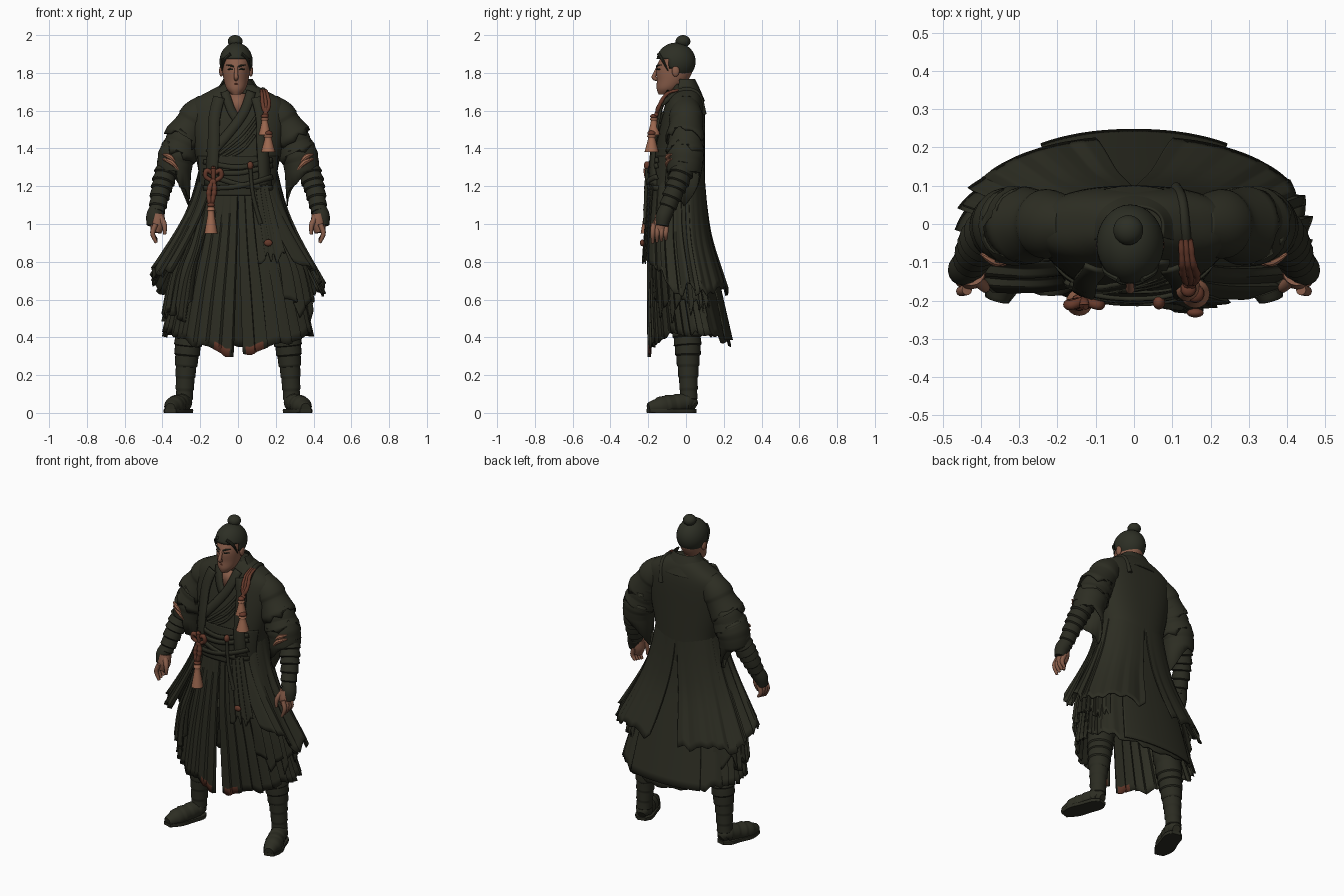
import bpy, math, random
from mathutils import Vector
import bmesh

if "Cube" in bpy.data.objects:
    bpy.data.objects.remove(bpy.data.objects["Cube"])
random.seed(4)
pi = math.pi


def material(name, rgb):
    m = bpy.data.materials.new(name)
    m.use_nodes = True
    m.diffuse_color = (*rgb, 1)
    bsdf = next(n for n in m.node_tree.nodes if n.type == 'BSDF_PRINCIPLED')
    bsdf.inputs["Base Color"].default_value = (*rgb, 1)
    bsdf.inputs["Roughness"].default_value = 0.8
    return m


CLOTH = material("olive_cloth", (0.026, 0.0265, 0.0165))
WRAP = material("dark_wrap", (0.024, 0.0245, 0.0155))
HAIR = material("hair", (0.026, 0.028, 0.018))
SKIN = material("skin", (0.25, 0.11, 0.068))
TAN = material("tassel_tan", (0.34, 0.14, 0.08))
RED = material("rust_red", (0.135, 0.042, 0.024))


def build(name, verts, faces, mats, solid=0.0, rule=None):
    me = bpy.data.meshes.new(name)
    me.from_pydata([tuple(v) for v in verts], [], faces)
    mats = mats if isinstance(mats, list) else [mats]
    for m in mats:
        me.materials.append(m)
    bm = bmesh.new()
    bm.from_mesh(me)
    bmesh.ops.recalc_face_normals(bm, faces=bm.faces)
    if rule:
        for f in bm.faces:
            f.material_index = int(rule(f.calc_center_median()))
    bm.to_mesh(me)
    bm.free()
    me.shade_smooth()
    me.set_sharp_from_angle(angle=0.65)
    ob = bpy.data.objects.new(name, me)
    bpy.context.collection.objects.link(ob)
    if solid:
        mod = ob.modifiers.new("thickness", 'SOLIDIFY')
        mod.thickness = solid
        mod.offset = 0
    return ob


def sample(rows, t):
    """Smooth interpolation through rows of numbers."""
    k = min(int(t * (len(rows) - 1)), len(rows) - 2)
    f = t * (len(rows) - 1) - k
    a, b, c, d = (rows[min(max(k + q, 0), len(rows) - 1)] for q in (-1, 0, 1, 2))
    return [q + 0.5 * f * (r - p + f * (2*p - 5*q + 4*r - s + f * (3*(q - r) + s - p)))
            for p, q, r, s in zip(a, b, c, d)]


def grid(cols, rows, wrap):
    return [(j*cols + i, j*cols + (i+1) % cols, (j+1)*cols + (i+1) % cols, (j+1)*cols + i)
            for j in range(rows - 1) for i in range(cols if wrap else cols - 1)]


def oval(row, a, p, k=1.0):
    cx, cy, z, rx, ry = row
    s, c = math.sin(a), math.cos(a)
    r = k / (abs(s)**p + abs(c)**p) ** (1 / p)
    return Vector((cx + rx * r * s, cy - ry * r * c, z))


def loft(name, rows, mat, n=32, p=2.0, steps=24):
    v = [oval(sample(rows, j / (steps-1)), 2*pi*i/n, p) for j in range(steps) for i in range(n)]
    caps = [tuple(range(n)), tuple(range((steps-1)*n, steps*n))]
    return build(name, v, grid(n, steps, True) + caps, mat)


def ragged(teeth, amp):
    vals = [random.uniform(-amp, amp) for _ in range(teeth + 1)]

    def f(u):
        k = min(int(u * teeth), teeth - 1)
        return vals[k] + (vals[k+1] - vals[k]) * (u * teeth - k)
    return f


def drape(name, rows, mid, half, mat, pleats=0, depth=0.0, hem=lambda a, u: 1.0,
          gap=0.0, n=160, steps=16, rule=None):
    """Open cloth panel hung round the body; angle 0 faces the front, the back is rounder and unpleated."""
    v = []
    for j in range(steps):
        t = j / (steps - 1)
        for i in range(n + 1):
            u = i / n
            a = mid + (2*u - 1) * (half - gap * t)
            fold = (u * pleats) % 1.0 - .5 if math.cos(a) > -.5 else 0
            co = oval(sample(rows, t), a, 2.5 if math.cos(a) > 0 else 2.5 - .35 * t, 1 + depth * (0.3 + 0.7*t) * fold)
            co.z = rows[0][2] + (co.z - rows[0][2]) * hem(a, u)
            v.append(co)
    return build(name, v, grid(n + 1, steps, False), mat, 0.007, rule)


def tube(name, pts, mat, n=16, steps=16, wraps=0, bump=0.0, frayed=0.0, droop=0.0, zr=(0, 9), cap=True):
    """Round limb through (x, y, z, radius) points, with optional bandage ridges or torn end."""
    line = [sample(pts, j / (steps-1)) for j in range(steps)]
    whole = (Vector(line[-1][:3]) - Vector(line[0][:3])).normalized()
    ref = Vector((1, 0, 0)) if abs(whole.y) > 0.8 else Vector((0, 1, 0))
    tear, v = ragged(n // 2, frayed), []
    for j, q in enumerate(line):
        t = (Vector(line[min(j+1, steps-1)][:3]) - Vector(line[max(j-1, 0)][:3])).normalized()
        e1 = t.cross(ref).normalized()
        e2 = e1.cross(t)
        r = q[3] * (1 + bump * ((j / (steps-1) * wraps) % 1.0 - 0.5))
        for i in range(n):
            a = 2*pi*i/n
            d = e1 * math.cos(a) + e2 * math.sin(a)
            co = Vector(q[:3]) + d * r
            if j == steps - 1:
                co += t * tear(i / n)
                co.z -= droop * max(0, -d.x * math.copysign(1, q[0]))
            co.z = min(max(co.z, zr[0]), zr[1])
            v.append(co)
    caps = [tuple(range(n)), tuple(range((steps-1)*n, steps*n))] if cap else []
    return build(name, v, grid(n, steps, True) + caps, mat, 0 if cap else 0.007)


def ball(name, loc, size, mat, keep=None):
    bm = bmesh.new()
    bmesh.ops.create_uvsphere(bm, u_segments=32, v_segments=24, radius=1)
    v = [Vector(loc) + Vector(q.co[k] * size[k] for k in range(3)) for q in bm.verts]
    f = [tuple(q.index for q in g.verts) for g in bm.faces]
    bm.free()
    if keep:
        f = [g for g in f if keep(sum((v[i] for i in g), Vector()) / len(g))]
    return build(name, v, f, mat, 0.004 if keep else 0)


# Torso
TORSO = [(0, -.035, 1.08, .2, .135), (0, -.04, 1.25, .205, .14), (0, -.03, 1.41, .235, .13),
         (0, -.015, 1.56, .255, .115), (0, -.006, 1.645, .245, .1), (0, 0, 1.705, .15, .078),
         (0, 0, 1.74, .08, .055)]
loft("robe_body", TORSO, CLOTH, 48, 2.5)


def front(x, z):
    row = min((sample(TORSO, k / 80) for k in range(81)), key=lambda r: abs(r[2] - z))
    q = min(abs(x / row[3]), 0.93)
    return row[1] - row[4] * (1 - q**2.5) ** 0.4


def strip(name, pts, width, lift, mat, thick=0.012, steps=20):
    """Flat band laid on the chest through (x, z) points."""
    v = []
    for j in range(steps):
        x, z = sample(pts, j / (steps-1))
        x2, z2 = sample(pts, min((j + .5) / (steps-1), 1))
        x1, z1 = sample(pts, max((j - .5) / (steps-1), 0))
        d = Vector((z1 - z2, x2 - x1)).normalized() * width / 2
        for k in (-1, 0, 1):
            px, pz = x + d.x * k, z + d.y * k
            v.append((px, front(px, pz) - lift, pz))
    return build(name, v, grid(3, steps, False), mat, thick)


# Neck, collar and crossed lapels
tube("neck", [(-.005, -.02, 1.6, .06), (-.008, -.045, 1.7, .052), (-.01, -.06, 1.78, .05)], SKIN)
build("open_chest", [(x, front(x, z) - .012, z) for x, z in ((-.05, 1.69), (.05, 1.69), (0, 1.575))],
      [(0, 1, 2)], SKIN, .004)
drape("collar", [(0, -.01, 1.765, .075, .055), (0, -.008, 1.72, .105, .075), (0, -.005, 1.65, .17, .102)],
      pi, 2.0, CLOTH, n=48)
strip("inner_lapel", [(-.07, 1.7), (-.035, 1.6), (.005, 1.54)], .045, .012, CLOTH)
strip("outer_lapel", [(.07, 1.7), (.03, 1.59), (-.05, 1.48), (-.15, 1.37)], .05, .02, CLOTH)
for k in range(3):
    strip("chest_fold", [(.11 - .01*k, 1.59 - .06*k), (.02, 1.47 - .04*k), (-.1, 1.37 - .02*k)], .014, .005, CLOTH)

# Sash with twisted cords
drape("sash", [(0, -.035, 1.36, .222, .143), (0, -.042, 1.27, .215, .15), (0, -.045, 1.15, .21, .152)],
      0, 1.15, WRAP, n=48)
for k, (a, b, c) in enumerate([(1.33, 1.30, 1.34), (1.28, 1.27, 1.31), (1.27, 1.21, 1.19), (1.19, 1.20, 1.25)]):
    strip("sash_cord", [(-.18, a), (0, b), (.18, c)], .026, .02 + .003*k, CLOTH)

# Pleated skirt, split at the front with rust coloured torn hem
hem = ragged(60, .025)
drape("pleated_skirt", [(0, -.04, 1.22, .19, .13), (0, -.045, .95, .25, .152), (0, -.022, .7, .325, .178),
                        (0, .02, .42, .39, .215)], pi, pi, [CLOTH, RED], 36, .07,
      lambda a, u: 1 + hem(u) + (.15 * math.cos(a)**4 if math.cos(a) > 0 else .07 * math.cos(a)**2),
      .07, 288, rule=lambda c: c.z < .36 and c.y < -.1 and (-.17 < c.x < -.04 or .04 < c.x < .14))
drape("back_panel", [(0, -.035, 1.12, .19, .13), (0, -.03, .95, .26, .148), (0, -.01, .7, .345, .185),
                     (0, .02, .4, .41, .225)], pi, .62, CLOTH, hem=lambda a, u: 1.02, n=40)

# Long coat flaps, split below the waist at the back, and side tiers
COAT = [(0, -.038, 1.3, .2, .13), (0, -.04, 1.1, .25, .15), (0, -.035, .92, .325, .178), (0, -.005, .68, .455, .232)]
TIER = [(0, -.04, 1.2, .19, .13), (0, -.045, .92, .275, .158), (0, -.03, .74, .35, .178), (0, -.01, .54, .39, .19)]
for s, start, name in ((1, .45, "left"), (-1, .6, "right")):
    r1, r2 = ragged(24, .05), ragged(20, .1)
    drape(name + "_coat_flap", COAT, s * (start + pi) / 2, (pi - start) / 2, CLOTH, 9, .05,
          lambda a, u: .8 + r1(u) + .2 * min(1, max(0, abs(a) - .5)) + .07 * s * math.exp(-(4*(abs(a) - 1.4))**2)
          + (.05 if abs(a) > 1.8 else 0), .22)
    drape(name + "_side_tier", TIER, s * 1.5, .85, CLOTH, 10, .08, lambda a, u: 1.0 + r2(u))
    strip(name + "_coat_front", [(s*.1, 1.67), (s*.125, 1.56), (s*.13, 1.4), (s*.145, 1.2)], .06, .026, CLOTH)
torn = ragged(9, .08)
drape("left_front_panel", [(0, -.05, 1.22, .22, .15), (0, -.055, 1.0, .29, .165), (0, -.05, .8, .36, .185)],
      .5, .2, CLOTH, 4, .04, lambda a, u: .95 + torn(u), n=48)

# Sleeves, arms, legs
for s, side in ((1, "left_"), (-1, "right_")):
    def m(*pts):
        return [(s * q[0], *q[1:]) for q in pts]
    tube(side + "shoulder_layer", m((.16, 0, 1.63, .065), (.215, 0, 1.575, .084), (.25, 0, 1.52, .086),
         (.29, -.005, 1.455, .1)), CLOTH, 32, 20, 2, .05, .04, cap=False)
    tube(side + "middle_layer", m((.23, 0, 1.55, .08), (.275, 0, 1.46, .085), (.315, -.005, 1.375, .1)),
         CLOTH, 32, 20, 3, .06, .035, cap=False)
    tube(side + "sleeve", m((.24, 0, 1.54, .075), (.295, 0, 1.43, .088), (.33, -.005, 1.34, .094),
         (.34, -.01, 1.27, .085)), CLOTH, 32, 20, 3, .06, .03, .14, cap=False)
    tube(side + "arm", m((.32, 0, 1.42, .065), (.37, -.015, 1.3, .062), (.407, -.06, 1.18, .054),
         (.43, -.11, 1.06, .04)), WRAP, 20, 61, 9, .2)
    for k in range(2):
        tube(side + "elbow_tear", m((.315 + .015*k, -.094, 1.285 + .04*k, .004), (.35 + .01*k, -.097, 1.325 + .03*k, .014),
             (.4, -.078, 1.345 + .025*k, .004)), TAN, 8)
    # Hand
    tube(side + "glove", m((.427, -.1, 1.08, .042), (.444, -.118, 1.04, .042), (.452, -.127, .99, .032)), WRAP)
    tube(side + "palm", m((.425, -.125, 1.05, .036), (.426, -.133, 1.0, .038), (.434, -.137, .955, .028)), SKIN)
    for k in range(4):
        y = -.172 + .023 * k
        tube(side + "finger", m((.436, y, 1.0, .014), (.452, y - .004, .95, .013), (.432, y - .004, .9 + .006*k, .008)),
             SKIN, 10, 10)
    tube(side + "thumb", m((.415, -.14, 1.04, .018), (.39, -.165, .995, .014), (.388, -.168, .945, .008)), SKIN, 10, 10)
    # Leg and boot
    tube(side + "leg", m((.22, 0, .75, .09), (.255, .005, .45, .078), (.268, .01, .33, .068), (.278, .012, .2, .052),
         (.284, .015, .07, .045)), WRAP, 24, 73, 9, .1)
    foot = m((.278, .05, .035, .025), (.288, .012, .055, .048), (.312, -.06, .047, .05), (.338, -.13, .035, .052),
             (.358, -.2, .025, .028))
    tube(side + "boot", foot, CLOTH, 24, 37, 6, .1, zr=(.012, 1))
    tube(side + "sole", [(*q[:2], .012, q[3] * 1.12) for q in foot], WRAP, 24, 24, zr=(0, .02))

# Head and face
loft("head", [(-.01, -.115, 1.685, .022, .03), (-.01, -.095, 1.715, .05, .06), (-.01, -.072, 1.76, .065, .082),
              (-.01, -.06, 1.82, .073, .098), (-.01, -.05, 1.88, .072, .085), (-.01, -.05, 1.925, .05, .055)], SKIN)
tube("nose", [(-.01, -.148, 1.83, .009), (-.01, -.162, 1.8, .01), (-.01, -.17, 1.775, .012), (-.01, -.15, 1.765, .009)], SKIN)
tube("mouth", [(-.035, -.14, 1.738, .003), (-.01, -.151, 1.741, .006), (.015, -.14, 1.738, .003)], RED, 8)
for s in (-1, 1):
    x = -.01
    tube("eye", [(x + s*.016, -.155, 1.817, .003), (x + s*.03, -.15, 1.82, .005), (x + s*.047, -.136, 1.819, .002)], WRAP, 8)
    tube("brow", [(x + s*.012, -.156, 1.832, .004), (x + s*.03, -.15, 1.84, .005), (x + s*.052, -.131, 1.842, .002)], HAIR, 8)
    ball("ear", (x + s*.078, -.055, 1.81), (.012, .02, .03), SKIN)
    tube("loose_lock", [(x + s*.03, -.145, 1.9, .009), (x + s*.062, -.125, 1.87, .008), (x + s*.075, -.095, 1.81, .002)], HAIR, 8)
ball("hair_cap", (-.01, -.053, 1.86), (.086, .102, .098), HAIR,
     lambda c: c.z > 1.868 or c.y > -.05 or (c.y > -.09 and c.z > 1.82))
ball("hair_tie", (-.013, -.02, 1.942), (.028, .028, .02), WRAP)
ball("top_knot", (-.015, -.016, 1.967), (.039, .039, .033), HAIR)


# Tassels and knots
def tassel(x, y, top, length, r):
    loft("tassel", [(x, y, top, r*.35, r*.35), (x, y, top - length*.18, r*.65, r*.65),
                    (x, y, top - length*.28, r*.5, r*.5), (x, y, top - length, r, r)], TAN, 16)
    ball("tassel_knot", (x, y, top), (r*.6, r*.6, r*.4), RED)


for k in (-1, 0, 1):
    tube("shoulder_strand", [(.135 + .012*k, -.04, 1.71, .007), (.14 + .014*k, -.1, 1.69, .009),
                             (.148 + .016*k, -.14, 1.63, .011), (.145 - .008*k, -.16, 1.57, .011)], RED, 10, 24, 5, .3)
    tube("waist_bow", [(-.13, -.2, 1.265, .012), (-.13 + .035*k, -.212, 1.295 - .012*abs(k), .013),
                       (-.13 + .04*k, -.208, 1.25, .012), (-.13, -.2, 1.225, .01)], RED, 10, 20)
tube("shoulder_cord", [(.11, .095, 1.58, .014), (.125, .06, 1.69, .014), (.135, -.03, 1.705, .014), (.145, -.13, 1.63, .012)], WRAP)
tassel(.142, -.17, 1.57, .1, .033)
tassel(.16, -.182, 1.48, .1, .038)
for k in (-1, 1):
    tube("waist_cord", [(-.13, -.205, 1.24, .012), (-.14 + .014*k, -.208, 1.17, .014), (-.145, -.205, 1.09, .012)], RED, 12, 24, 5, .3)
tassel(-.143, -.205, 1.1, .15, .035)
ball("sash_knot", (.065, -.205, 1.31), (.016, .018, .022), RED)
tube("sash_tail", [(.065, -.205, 1.3, .01), (.08, -.212, 1.15, .01), (.12, -.215, 1.0, .012)], WRAP)
ball("flap_ornament", (.16, -.232, .9), (.022, .012, .018), RED)
